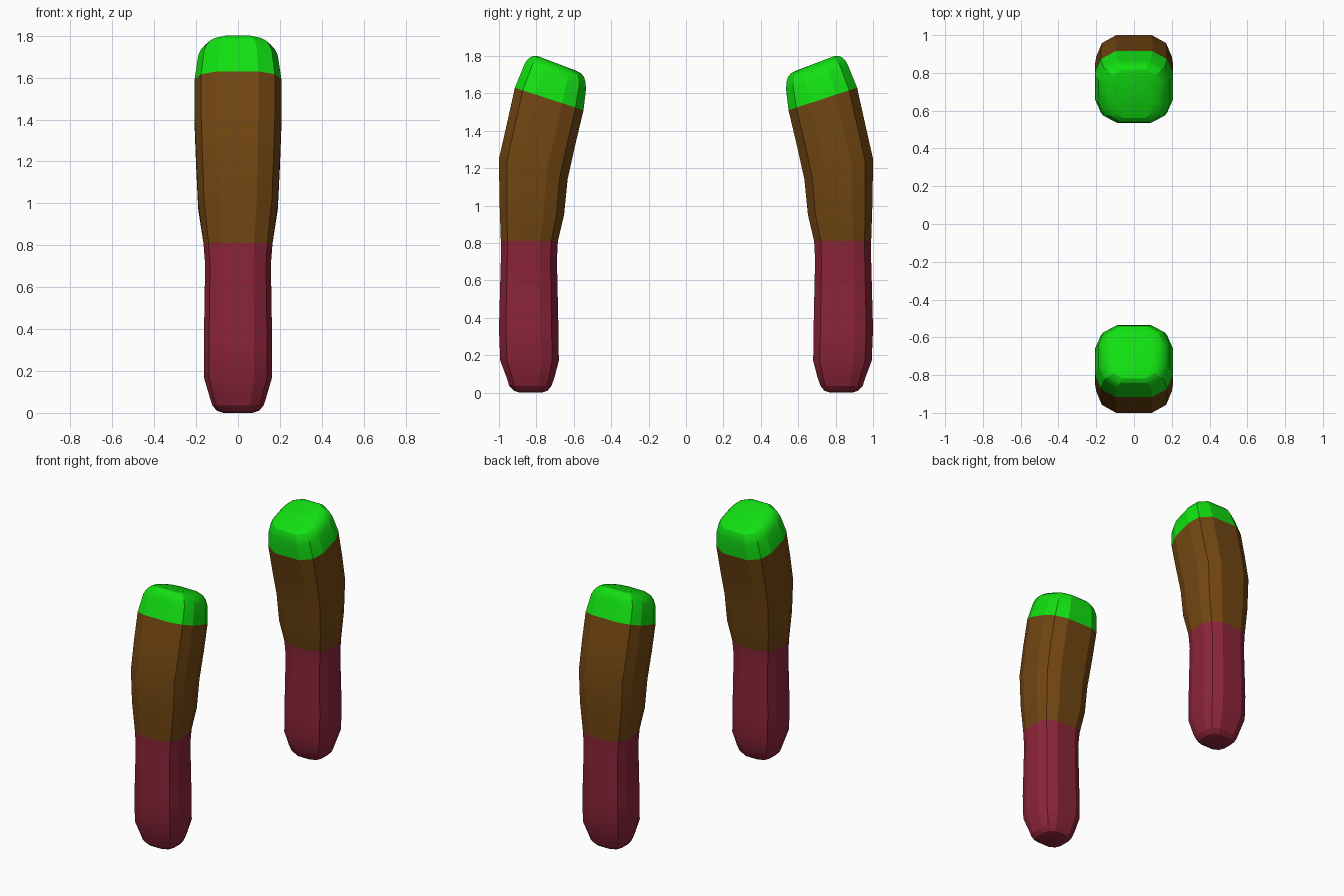
import bpy, bmesh, math
from mathutils import Vector

if "Cube" in bpy.data.objects:
    bpy.data.objects.remove(bpy.data.objects["Cube"])


def material(name, rgb):
    m = bpy.data.materials.new(name)
    m.diffuse_color = (*rgb, 1)
    m.use_nodes = True
    m.node_tree.nodes["Principled BSDF"].inputs["Base Color"].default_value = m.diffuse_color
    return m


RED = material("dark red", (0.262, 0.018, 0.042))
BROWN = material("brown", (0.17, 0.062, 0.006))
GREEN = material("bright green", (0.006, 0.75, 0.006))

# Rounded-square cross-section, one quadrant mirrored to twelve sides
QUAD = [(1, 0.38), (0.85, 0.77), (0.47, 1)]
SECTION = (QUAD + [(-x, y) for x, y in reversed(QUAD)]
           + [(-x, -y) for x, y in QUAD] + [(x, -y) for x, y in reversed(QUAD)])

# Rings: outer y, outer z, inner y, inner z, half width
GLOVE = [
    (-0.89, 0.000, -0.77, 0.000, 0.070),
    (-0.92, 0.010, -0.74, 0.010, 0.100),
    (-0.945, 0.035, -0.72, 0.035, 0.122),
    (-0.957, 0.075, -0.705, 0.075, 0.135),
    (-0.993, 0.17, -0.68, 0.17, 0.163),
    (-1.000, 0.34, -0.682, 0.34, 0.163),
    (-0.990, 0.71, -0.690, 0.71, 0.157),
    (-0.990, 0.81, -0.685, 0.81, 0.165),
]
ARM = [
    GLOVE[-1],
    (-0.997, 1.02, -0.652, 0.95, 0.190),
    (-1.000, 1.25, -0.633, 1.14, 0.200),
    (-0.957, 1.44, -0.592, 1.325, 0.207),
    (-0.915, 1.63, -0.548, 1.51, 0.207),
]
SLEEVE = [
    ARM[-1],
    (-0.868, 1.745, -0.535, 1.62, 0.190),
    (-0.855, 1.772, -0.537, 1.66, 0.175),
    (-0.838, 1.790, -0.545, 1.688, 0.155),
    (-0.818, 1.800, -0.562, 1.708, 0.130),
    (-0.795, 1.800, -0.590, 1.722, 0.100),
]


def loft(name, rings, mat, side, cap=None):
    """Skin the rings; side = 1 for the front arm, -1 for the back arm."""
    bm = bmesh.new()
    loops = []
    for oy, oz, iy, iz, w in rings:
        outer, inner = Vector((0, oy * side, oz)), Vector((0, iy * side, iz))
        mid, half = (outer + inner) / 2, (inner - outer) / 2
        loops.append([bm.verts.new(mid + half * v + Vector((w * u, 0, 0)))
                      for u, v in SECTION])
    n = len(SECTION)
    for a, b in zip(loops, loops[1:]):
        for i in range(n):
            j = (i + 1) % n
            f = [a[i], a[j], b[j], b[i]]
            bm.faces.new(f if side > 0 else f[::-1])
    # Rounded end is closed with one flat face
    if cap == "bottom":
        bm.faces.new(loops[0][::-1] if side > 0 else loops[0])
    elif cap == "top":
        bm.faces.new(loops[-1] if side > 0 else loops[-1][::-1])
    me = bpy.data.meshes.new(name)
    bm.to_mesh(me)
    bm.free()
    me.materials.append(mat)
    ob = bpy.data.objects.new(name, me)
    bpy.context.collection.objects.link(ob)
    bpy.ops.object.select_all(action='DESELECT')
    ob.select_set(True)
    bpy.context.view_layer.objects.active = ob
    bpy.ops.object.shade_smooth_by_angle(angle=math.radians(20))


# Two mirrored arms
for label, side in (("front", 1), ("back", -1)):
    loft(label + "_glove", GLOVE, RED, side, "bottom")
    loft(label + "_arm", ARM, BROWN, side)
    loft(label + "_sleeve", SLEEVE, GREEN, side, "top")
